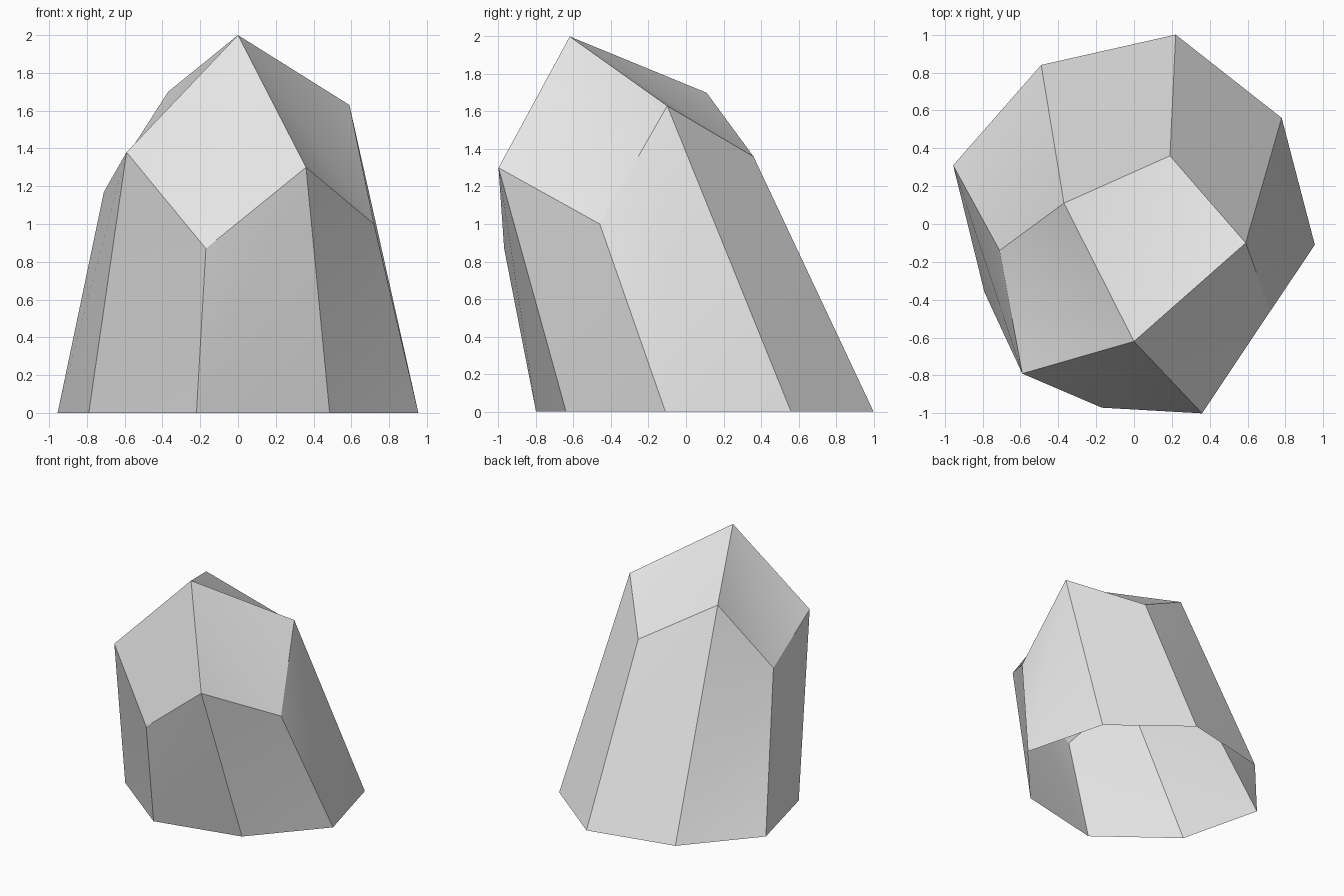
import bpy
import bmesh
import math

cube = bpy.data.objects.get("Cube")
if cube:
    bpy.data.objects.remove(cube, do_unlink=True)

# Ground outline, counter-clockwise from the back left
base = [(0.78, 0.56), (0.22, 1.0), (-0.49, 0.84), (-0.955, 0.31),
        (-0.79, -0.36), (-0.22, -0.8), (0.485, -0.64), (0.955, -0.11)]

# Shoulder corners, one above each ground corner
shoulder = [(0.59, -0.10, 1.63), (0.19, 0.36, 1.36), (-0.37, 0.11, 1.70),
            (-0.71, -0.14, 1.17), (-0.59, -0.79, 1.38), (-0.17, -0.97, 0.87),
            (0.36, -1.0, 1.30), (0.72, -0.46, 1.0)]
peak = (0.0, -0.62, 2.0)

# Leaning faceted rock, open underneath
bm = bmesh.new()
low = [bm.verts.new((x, y, 0)) for x, y in base]
high = [bm.verts.new(p) for p in shoulder]
tip = bm.verts.new(peak)
for i in range(len(low)):
    j = (i + 1) % len(low)
    bm.faces.new((low[i], low[j], high[j]))
    bm.faces.new((low[i], high[j], high[i]))
    bm.faces.new((high[i], high[j], tip))

mesh = bpy.data.meshes.new("rock")
bm.to_mesh(mesh)
bm.free()
rock = bpy.data.objects.new("rock", mesh)
bpy.context.collection.objects.link(rock)

# Stone colour
stone = bpy.data.materials.new("stone_grey")
stone.use_nodes = True
colour = (0.8, 0.8, 0.8, 1)
stone.diffuse_color = colour
stone.node_tree.nodes["Principled BSDF"].inputs["Base Color"].default_value = colour
mesh.materials.append(stone)

# Soft facets with the strong ridges kept sharp
bpy.ops.object.select_all(action="DESELECT")
rock.select_set(True)
bpy.context.view_layer.objects.active = rock
bpy.ops.object.shade_smooth_by_angle(angle=math.radians(30))
